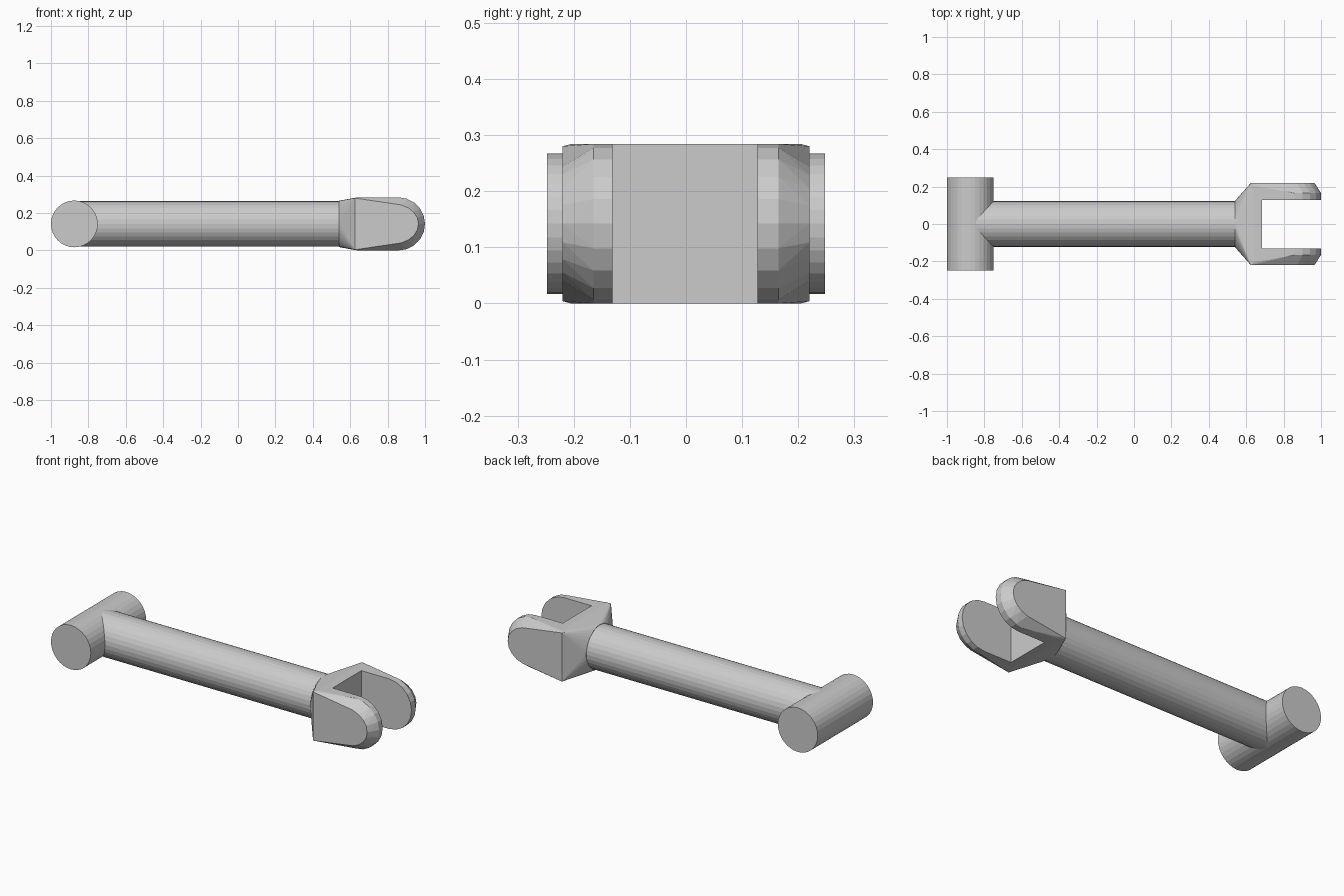
import bpy, bmesh
from math import sin, cos, pi, radians

if "Cube" in bpy.data.objects:
    bpy.data.objects.remove(bpy.data.objects["Cube"])

ZC = 0.142  # height of the rod axis


def cylinder(name, radius, length, loc, rot):
    bpy.ops.mesh.primitive_cylinder_add(vertices=32, radius=radius, depth=length,
                                        location=loc, rotation=rot)
    bpy.context.object.name = name
    return bpy.context.object


def arc(cx, y, rx, rz, steps=10):
    """Half ellipse opening towards -x in the plane y = const."""
    return [(cx + rx * cos(a), y, ZC + rz * sin(a))
            for a in (-pi / 2 + pi * i / steps for i in range(steps + 1))]


# Cross pin and shaft
cylinder("cross_pin", 0.125, 0.496, (-0.875, 0, ZC), (radians(90), 0, 0))
x0, x1 = -0.855, 0.545
cylinder("shaft", 0.122, x1 - x0, ((x0 + x1) / 2, 0, ZC), (0, radians(90), 0))

# Fork head: hull from the round neck through the square shoulder to rounded tips
points = [(0.54, 0.124 * cos(a), ZC + 0.124 * sin(a))
          for a in (2 * pi * i / 32 for i in range(32))]
for s in (-1, 1):
    points += [(0.625, s * 0.22, ZC + t * 0.138) for t in (-1, 1)]
    points += [(0.64, s * 0.205, ZC + t * 0.142) for t in (-1, 1)]
    points += arc(0.857, s * 0.165, 0.143, 0.142)
    points += arc(0.83, s * 0.22, 0.135, 0.107)

bm = bmesh.new()
for p in points:
    bm.verts.new(p)
result = bmesh.ops.convex_hull(bm, input=bm.verts)
bmesh.ops.delete(bm, geom=[v for v in bm.verts if not v.link_faces], context='VERTS')
bmesh.ops.dissolve_limit(bm, angle_limit=radians(1), verts=bm.verts, edges=bm.edges)
bmesh.ops.recalc_face_normals(bm, faces=bm.faces)
mesh = bpy.data.meshes.new("fork_head")
bm.to_mesh(mesh)
bm.free()
fork = bpy.data.objects.new("fork_head", mesh)
bpy.context.collection.objects.link(fork)

# Slot between the two fork cheeks
bpy.ops.mesh.primitive_cube_add(size=1, location=(0.985, -0.002, ZC))
slot = bpy.context.object
slot.name = "slot_cutter"
slot.scale = (0.6, 0.258, 0.6)
slot.hide_render = True
cut = fork.modifiers.new("slot", 'BOOLEAN')
cut.operation = 'DIFFERENCE'
cut.solver = 'EXACT'
cut.object = slot
bpy.context.view_layer.objects.active = fork
bpy.ops.object.modifier_apply(modifier="slot")
bpy.data.objects.remove(slot)
